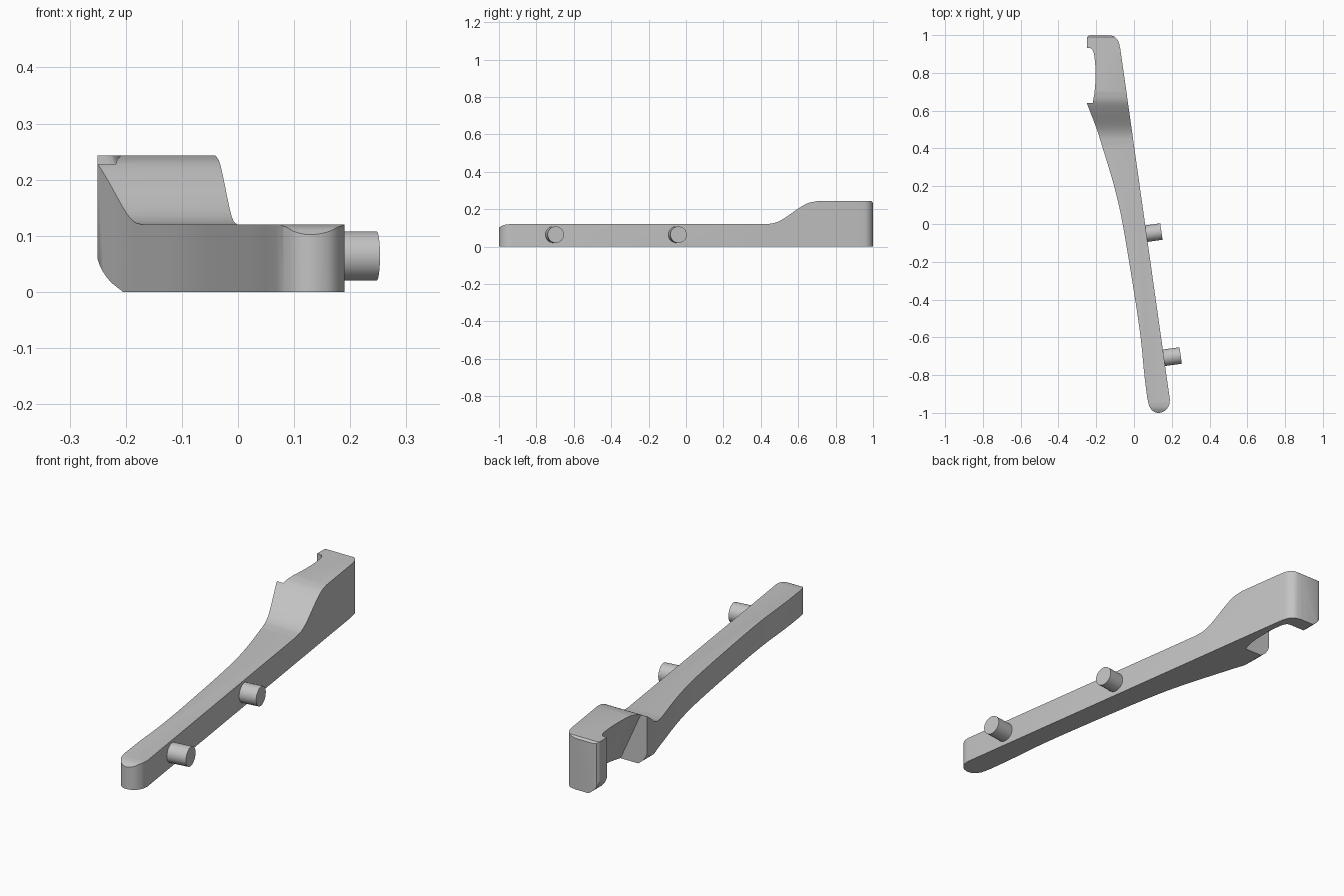
import bpy, bmesh, math
from mathutils import Vector, Matrix

cube = bpy.data.objects.get("Cube")
if cube:
    bpy.data.objects.remove(cube, do_unlink=True)

grey = bpy.data.materials.new("light grey")
grey.use_nodes = True
grey.diffuse_color = (0.55, 0.55, 0.55, 1)
grey.node_tree.nodes["Principled BSDF"].inputs["Base Color"].default_value = grey.diffuse_color


def curve(pts, steps=5):
    """Smooth path through the points."""
    p = [Vector(q) for q in pts]
    p = [2 * p[0] - p[1]] + p + [2 * p[-1] - p[-2]]
    out = []
    for a, b, c, d in zip(p, p[1:], p[2:], p[3:]):
        for i in range(steps):
            t = i / steps
            out.append(0.5 * (2 * b + (c - a) * t + (2 * a - 5 * b + 4 * c - d) * t * t
                              + (3 * b - a - 3 * c + d) * t ** 3))
    return [tuple(v) for v in out] + [tuple(pts[-1])]


def prism(name, pts, place, low, high):
    """Extrude a closed profile between two levels; place maps (u, v, level) to a point."""
    bm = bmesh.new()
    rings = [[bm.verts.new(place(u, v, w)) for u, v in pts] for w in (low, high)]
    bm.faces.new(rings[0])
    bm.faces.new(rings[1])
    n = len(pts)
    for i in range(n):
        j = (i + 1) % n
        bm.faces.new((rings[0][i], rings[0][j], rings[1][j], rings[1][i]))
    bmesh.ops.recalc_face_normals(bm, faces=bm.faces)
    mesh = bpy.data.meshes.new(name)
    bm.to_mesh(mesh)
    bm.free()
    mesh.materials.append(grey)
    obj = bpy.data.objects.new(name, mesh)
    bpy.context.collection.objects.link(obj)
    return obj


def smooth(obj):
    bpy.ops.object.select_all(action="DESELECT")
    obj.select_set(True)
    bpy.context.view_layer.objects.active = obj
    bpy.ops.object.shade_smooth_by_angle(angle=math.radians(30))


# Plan outline of the tapering arm, without the hook opening
belly = curve([(.07, -.92), (.055, -.8), (.035, -.6), (0, -.36), (-.06, 0),
               (-.105, .2), (-.165, .4), (-.2, .51), (-.25, .64)])
nose = curve([(.19, -.93), (.185, -.96), (.165, -.988), (.13, -1), (.1, -.99), (.08, -.965)])
heel = [(-.25, .985), (-.243, .996), (-.23, 1)] + curve(
    [(-.135, 1), (-.105, .992), (-.083, .968), (-.072, .925)])
arm = prism("arm", belly + heel + nose, lambda u, v, w: (u, v, w), 0, .3)

# Side profile: low beam rising to the raised hook end
rise = curve([(.42, .12), (.47, .126), (.52, .148), (.6, .203), (.65, .232), (.7, .243)])
side = [(-1.1, -.0), (1.1, 0), (1.1, .235), (1, .235), (.99, .243)] + rise[::-1] + curve(
    [(-.945, .12), (-.975, .115), (-1, .102)]) + [(-1.1, .102)]
side_cutter = prism("side_cutter", side, lambda u, v, w: (w, u, v), -.6, .6)

# Hook opening, leaning inwards towards the underside
opening = [(-.5, .64), (-.225, .64)] + curve(
    [(-.223, .645), (-.209, .7), (-.204, .77), (-.205, .84), (-.212, .9), (-.222, .925), (-.235, .932)]
) + [(-.5, .932)]
opening_cutter = prism("opening_cutter", opening,
                       lambda u, v, w: (u + .11 * (1 - w / .243), v, w), -.1, .4)

# Rounded lower edge on the outer side
edge = curve([(-.25, .058), (-.243, .04), (-.228, .019), (-.205, 0)]) + [(-.17, -.04), (-.4, -.04), (-.4, .058)]
edge_cutter = prism("edge_cutter", edge, lambda u, v, w: (u, w, v), .45, 1.2)

cutters = ((side_cutter, "INTERSECT"), (opening_cutter, "DIFFERENCE"), (edge_cutter, "DIFFERENCE"))
for cutter, mode in cutters:
    mod = arm.modifiers.new(cutter.name, "BOOLEAN")
    mod.object, mod.operation, mod.solver = cutter, mode, "EXACT"
shaped = bpy.data.meshes.new_from_object(arm.evaluated_get(bpy.context.evaluated_depsgraph_get()))
arm.modifiers.clear()
arm.data = shaped
for cutter, mode in cutters:
    bpy.data.objects.remove(cutter, do_unlink=True)
smooth(arm)

# Two round pegs square to the straight side
axis = Vector((1, .14, 0)).normalized()
for name, tip in (("middle_peg", (.145, -.04, .064)), ("front_peg", (.247, -.696, .064))):
    length = .13
    bpy.ops.mesh.primitive_cylinder_add(vertices=40, radius=.044, depth=length)
    peg = bpy.context.object
    peg.name = name
    turn = axis.to_track_quat("Z", "Y").to_matrix().to_4x4()
    peg.data.transform(Matrix.Translation(Vector(tip) - axis * length / 2) @ turn)
    peg.data.materials.append(grey)
    smooth(peg)
